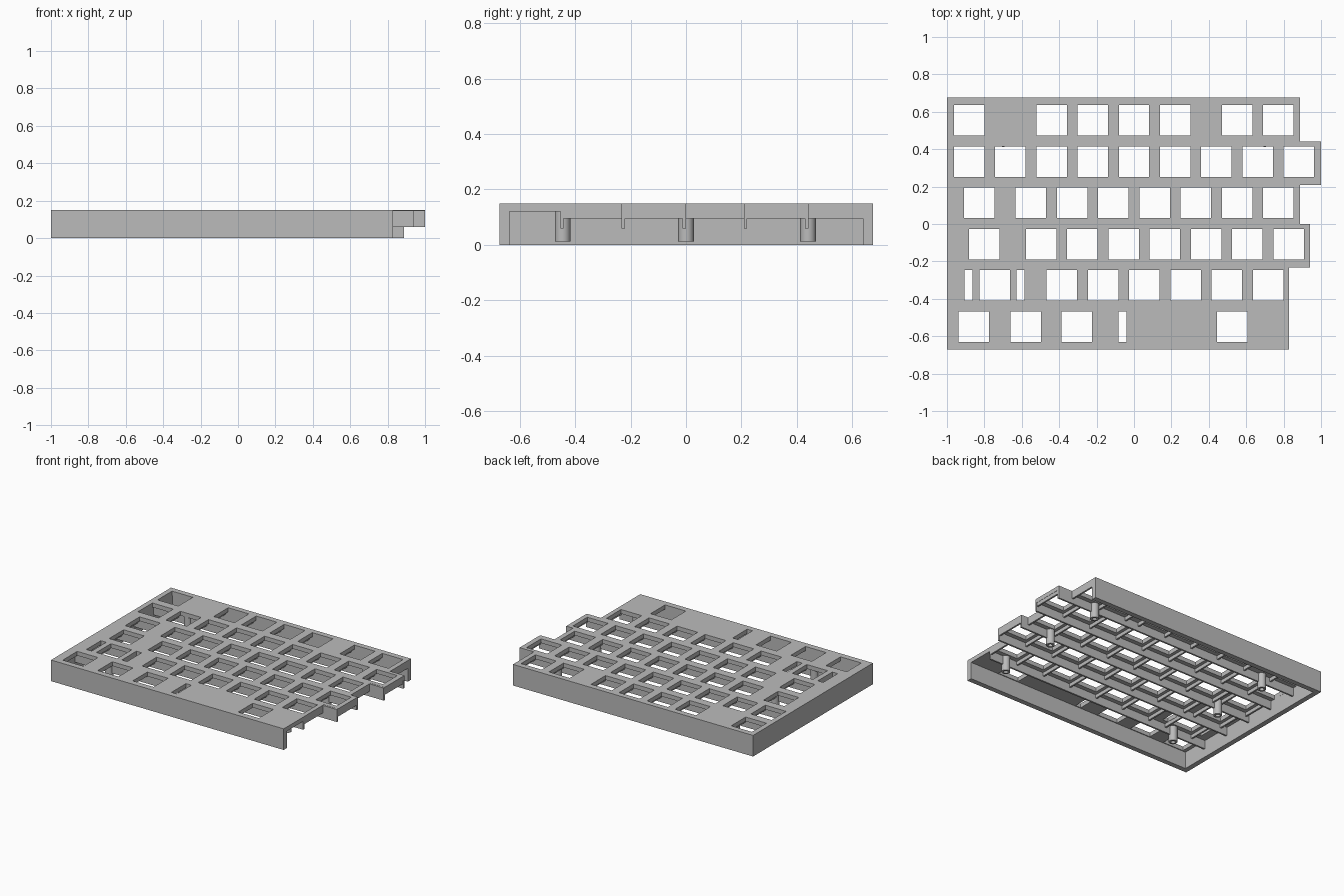
import bpy
import bmesh
from mathutils import Matrix, Vector

if "Cube" in bpy.data.objects:
    bpy.data.objects.remove(bpy.data.objects["Cube"])

grey = bpy.data.materials.new("mid grey")
grey.use_nodes = True
colour = (0.5, 0.5, 0.5, 1)
grey.diffuse_color = colour
grey.node_tree.nodes["Principled BSDF"].inputs["Base Color"].default_value = colour

UNIT, HOLE = 0.2205, 0.163
TOP, SHEET, LATTICE, RIB = 0.15, 0.12, 0.095, 0.06
LEFT, FRONT, BACK, WALL, THIN = -1.0, -0.672, 0.675, 0.036, 0.012


def add_box(bm, x0, x1, y0, y1, z0, z1):
    size = Vector((x1 - x0, y1 - y0, z1 - z0))
    mid = Vector((x0 + x1, y0 + y1, z0 + z1)) / 2
    bmesh.ops.create_cube(bm, size=1, matrix=Matrix.Translation(mid) @ Matrix.Diagonal(size).to_4x4())


def finish(name, bm):
    bmesh.ops.recalc_face_normals(bm, faces=bm.faces)
    mesh = bpy.data.meshes.new(name)
    bm.to_mesh(mesh)
    bm.free()
    ob = bpy.data.objects.new(name, mesh)
    bpy.context.collection.objects.link(ob)
    mesh.materials.append(grey)
    return ob


def run(start, count):
    return [start + UNIT * i for i in range(count)]


# Rows from back to front: right edge and key centres
rows = [
    (0.888, [-4 * UNIT] + run(-2 * UNIT, 4) + run(2.5 * UNIT, 2)),
    (1.0, run(-4 * UNIT, 9)),
    (0.888, [-0.828] + run(-2.5 * UNIT, 7)),
    (0.942, [-0.8] + run(-2.25 * UNIT, 7)),
    (0.83, [-0.745] + run(-1.75 * UNIT, 6)),
    (0.83, [-0.856, -0.58, -0.305, 0.524]),
]
bounds = [BACK] + [UNIT * k for k in (2, 1, 0, -1, -2)] + [FRONT]
centres = [0.554 - UNIT * i for i in range(len(rows))]

# Stepped top plate
outline = [(LEFT, FRONT), (LEFT, BACK)]
for i, (edge, keys) in enumerate(rows):
    for y in bounds[i:i + 2]:
        if outline[-1] != (edge, y):
            outline.append((edge, y))
outline = [p for i, p in enumerate(outline)
           if not (outline[i - 1][0] == p[0] == outline[(i + 1) % len(outline)][0])]
bm = bmesh.new()
face = bm.faces.new([bm.verts.new((x, y, SHEET)) for x, y in outline])
top = bmesh.ops.extrude_face_region(bm, geom=[face])["geom"]
bmesh.ops.translate(bm, vec=(0, 0, TOP - SHEET), verts=[v for v in top if isinstance(v, bmesh.types.BMVert)])
plate = finish("top_plate", bm)

# Key openings and narrow stabiliser slots
bm = bmesh.new()
for (edge, keys), y in zip(rows, centres):
    for x in keys:
        add_box(bm, x - HOLE / 2, x + HOLE / 2, y - HOLE / 2, y + HOLE / 2, 0.1, 0.2)
for x, row in ((-0.885, 4), (-0.606, 4), (-0.061, 5)):
    y = centres[row]
    add_box(bm, x - 0.021, x + 0.021, y - HOLE / 2, y + HOLE / 2, 0.1, 0.2)
cutter = finish("opening_cutter", bm)
cutter.hide_render = True
mod = plate.modifiers.new("openings", "BOOLEAN")
mod.operation, mod.solver, mod.object = "DIFFERENCE", "EXACT", cutter
bpy.context.view_layer.objects.active = plate
bpy.ops.object.modifier_apply(modifier=mod.name)
bpy.data.objects.remove(cutter)

# Outer walls, open on the right
for name, dims in {
    "left_wall": (LEFT, LEFT + WALL, FRONT, BACK),
    "front_wall": (LEFT, rows[-1][0], FRONT, FRONT + WALL),
    "back_wall": (LEFT, rows[0][0], BACK - WALL, BACK),
}.items():
    bm = bmesh.new()
    add_box(bm, *dims, 0, TOP - 0.001)
    finish(name, bm)

# Long ribs between rows
bm = bmesh.new()
for i in range(1, len(rows)):
    reach = max(rows[i - 1][0], rows[i][0])
    add_box(bm, LEFT + WALL, reach, bounds[i] - THIN, bounds[i], RIB, TOP - 0.001)
finish("row_ribs", bm)

# Short ribs between keys
bm = bmesh.new()
for i, (edge, keys) in enumerate(rows[:-1]):
    used = []
    for x in sorted(keys):
        for side in (x - UNIT / 2, x + UNIT / 2):
            side = min(side, edge - THIN / 2)
            if side > LEFT + WALL and all(abs(side - u) > THIN for u in used):
                used.append(side)
                add_box(bm, side - THIN / 2, side + THIN / 2, bounds[i + 1], bounds[i] - THIN / 2, LATTICE, SHEET + 0.01)
finish("key_ribs", bm)

# Hollow screw posts
for x in (-0.7, 0.7):
    for y in (-0.445, 0, 0.44):
        bm = bmesh.new()
        bmesh.ops.create_circle(bm, cap_ends=True, segments=32, radius=0.028,
                                matrix=Matrix.Translation((x, y, 0.013)))
        rim = bm.faces[:]
        bmesh.ops.inset_region(bm, faces=rim, thickness=0.013, use_boundary=True)
        outer = [e for e in bm.edges if e.is_boundary]
        wall = bmesh.ops.extrude_edge_only(bm, edges=outer)["geom"]
        bmesh.ops.translate(bm, vec=(0, 0, 0.11), verts=[v for v in wall if isinstance(v, bmesh.types.BMVert)])
        bore = [f for f in bm.faces if len(f.verts) == 32]
        pit = bmesh.ops.extrude_face_region(bm, geom=bore)["geom"]
        bmesh.ops.translate(bm, vec=(0, 0, 0.07), verts=[v for v in pit if isinstance(v, bmesh.types.BMVert)])
        bmesh.ops.delete(bm, geom=bore, context="FACES")
        post = finish("screw_post", bm)
        bpy.ops.object.select_all(action="DESELECT")
        post.select_set(True)
        bpy.context.view_layer.objects.active = post
        bpy.ops.object.shade_smooth_by_angle()
